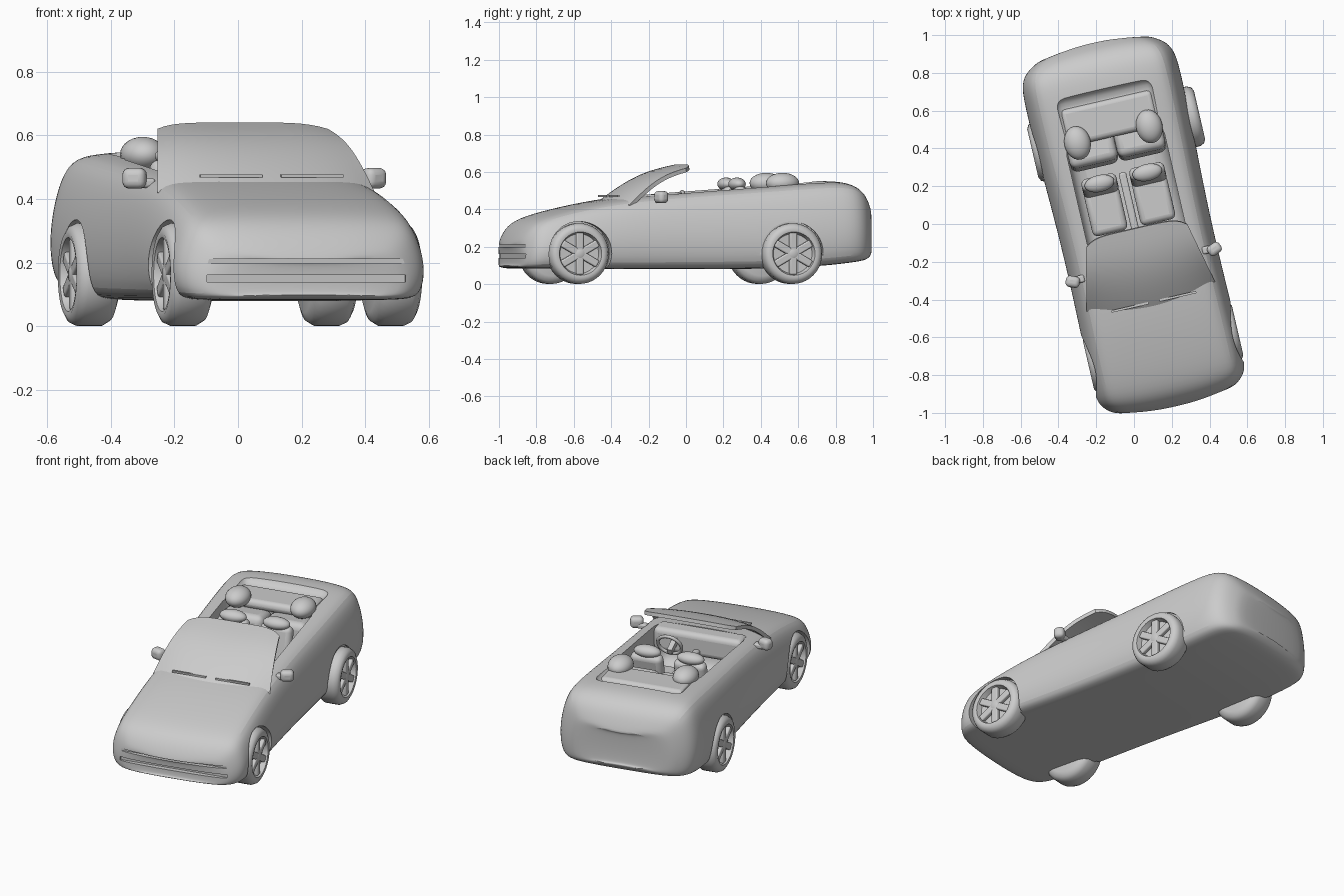
import bpy, bmesh, math
from mathutils import Matrix, Vector

if "Cube" in bpy.data.objects:
    bpy.data.objects.remove(bpy.data.objects["Cube"])

HEADING = math.radians(13)


def make(name, bm, angle=40):
    bmesh.ops.recalc_face_normals(bm, faces=bm.faces[:])
    me = bpy.data.meshes.new(name)
    bm.to_mesh(me)
    bm.free()
    ob = bpy.data.objects.new(name, me)
    bpy.context.collection.objects.link(ob)
    activate(ob)
    bpy.ops.object.shade_smooth_by_angle(angle=math.radians(angle))
    return ob


def activate(ob):
    bpy.ops.object.select_all(action='DESELECT')
    ob.select_set(True)
    bpy.context.view_layer.objects.active = ob


def modify(ob, kind, **props):
    m = ob.modifiers.new(kind.lower(), kind)
    for k, v in props.items():
        setattr(m, k, v)
    activate(ob)
    bpy.ops.object.modifier_apply(modifier=m.name)


def box(name, loc, size, tilt=0, round_to=0.0, yaw=0):
    bm = bmesh.new()
    bmesh.ops.create_cube(bm, size=1)
    bmesh.ops.transform(bm, verts=bm.verts, matrix=Matrix.Translation(loc) @ Matrix.Rotation(yaw, 4, 'Z')
                        @ Matrix.Rotation(tilt, 4, 'X') @ Matrix.Diagonal((*size, 1)))
    ob = make(name, bm)
    if round_to:
        modify(ob, 'BEVEL', width=round_to, segments=4)
        bpy.ops.object.shade_smooth_by_angle(angle=math.radians(50))
    return ob


def blob(name, loc, size):
    bm = bmesh.new()
    bmesh.ops.create_uvsphere(bm, u_segments=24, v_segments=14, radius=1)
    bmesh.ops.transform(bm, verts=bm.verts, matrix=Matrix.Translation(loc) @ Matrix.Diagonal((*size, 1)))
    return make(name, bm)


def lathe_x(name, profile, loc, side=1, steps=40):
    bm = bmesh.new()
    vs = [bm.verts.new((x * side, 0, r)) for x, r in profile]
    es = [bm.edges.new(p) for p in zip(vs, vs[1:])]
    bmesh.ops.spin(bm, geom=vs + es, cent=(0, 0, 0), axis=(1, 0, 0), angle=math.tau, steps=steps)
    bmesh.ops.remove_doubles(bm, verts=bm.verts, dist=1e-4)
    bmesh.ops.translate(bm, verts=bm.verts, vec=loc)
    return make(name, bm)


def cut(ob, cutter):
    cutter.hide_render = True
    modify(ob, 'BOOLEAN', operation='DIFFERENCE', object=cutter, solver='EXACT')
    bpy.data.objects.remove(cutter)


# body shell: lofted cross-sections (y, half width, bottom, top), ends bowed in plan
STATIONS = [(-.998, .27, .10, .20), (-.98, .335, .088, .25), (-.935, .385, .083, .315),
            (-.85, .402, .083, .36), (-.65, .402, .083, .41), (-.42, .398, .08, .455),
            (-.1, .395, .08, .487), (.2, .402, .08, .507), (.5, .413, .085, .53),
            (.72, .415, .10, .545), (.85, .412, .115, .54), (.93, .38, .125, .495),
            (.967, .32, .14, .43), (.99, .25, .18, .37)]
SECTION = [(.5, 0), (.88, 0), (.98, .07), (1.02, .28), (1.01, .52), (.95, .78), (.86, .96), (.68, 1.0), (.35, 1.02)]
bm = bmesh.new()
rings = []
for y, w, zb, zt in STATIONS:
    bow = -math.copysign(.05, y) * max(0, abs(y) - .8) / .2
    half = [(w * a, y + bow * (w * a / .4) ** 2, zb + (zt - zb) * b) for a, b in SECTION]
    rings.append([bm.verts.new(p) for p in half + [(-x, yy, z) for x, yy, z in reversed(half)]])
for a, b in zip(rings, rings[1:]):
    for i in range(len(a)):
        j = (i + 1) % len(a)
        bm.faces.new((a[i], a[j], b[j], b[i]))
n = len(SECTION)
for r in (rings[0], rings[-1]):
    for i in range(n - 1):
        bm.faces.new((r[i], r[i + 1], r[2 * n - 2 - i], r[2 * n - 1 - i]))
body = make("body", bm)
modify(body, 'SUBSURF', levels=2)

# cabin opening, folded-roof well, bumper slots
cut(body, box("cabin_cutter", (0, .12, .54), (.53, .78, .64), round_to=.08))
cut(body, box("roof_well_cutter", (0, .58, .615), (.54, .32, .20), round_to=.06))
cut(body, box("intake_cutter", (0, -.99, .15), (.64, .09, .022)))
cut(body, box("bumper_groove_cutter", (0, -.99, .205), (.72, .08, .014)))

# wheels, set into shallow arches, with recessed rims and spokes
TYRE = [(-.08, 0), (-.08, .12), (-.07, .147), (-.045, .162), (.03, .162), (.052, .152),
        (.063, .132), (.06, .116), (.03, .106), (.025, 0)]
WELL = [(0, 0), (0, .172), (.3, .172), (.3, 0)]
WHEELS = [("front_right", .345, -.672, 1), ("front_left", -.34, -.672, -1),
          ("rear_right", .405, .485, 1), ("rear_left", -.375, .485, -1)]
for label, x, y, side in WHEELS:
    loc = Vector((x, y, .163))
    cut(body, lathe_x("wheel_well_cutter", WELL, loc, side))
    lathe_x(label + "_wheel", TYRE, loc, side)
    lathe_x(label + "_hub", [(.0, .03), (.05, .03), (.056, .02), (.056, 0)], loc, side, 20)
    for k in range(6):
        a = k * math.tau / 6
        off = Vector((side * .04, -math.sin(a) * .062, math.cos(a) * .062))
        box(label + "_spoke", loc + off, (.028, .04, .10), tilt=a, round_to=.008)
activate(body)
bpy.ops.object.shade_smooth_by_angle(angle=math.radians(40))

# windscreen: curved sheet with thickness
bm = bmesh.new()
NU, NV = 20, 12
grid = []
for i in range(NU + 1):
    u = -1 + 2 * i / NU
    row = []
    for j in range(NV + 1):
        v = j / NV
        x = u * (.35 + (.275 - .35) * v)
        y = (-.465 + .07 * u * u) * (1 - v) + (-.025 - .04 * u ** 6) * v
        z = .44 + .2 * v + .035 * math.sin(math.pi * v) - .02 * abs(u) ** 5
        row.append(bm.verts.new((x, y, z)))
    grid.append(row)
for i in range(NU):
    for j in range(NV):
        bm.faces.new((grid[i][j], grid[i + 1][j], grid[i + 1][j + 1], grid[i][j + 1]))
screen = make("windscreen", bm)
modify(screen, 'SOLIDIFY', thickness=.022, offset=-1)
bpy.ops.object.shade_smooth_by_angle(angle=math.radians(40))

# wipers at the base of the windscreen
for x in (-.12, .14):
    box("wiper", (x, -.425, .472), (.2, .012, .01))

# door mirrors, front seats, rear headrests
for side, x in ((-1, -.385), (1, .385)):
    box("door_mirror", (x, -.225, .465), (.075, .06, .065), round_to=.022, yaw=side * .4)
    box("mirror_arm", (side * .35, -.22, .45), (.06, .04, .03), round_to=.01)
    box("seat_base", (side * .13, .10, .28), (.19, .24, .12), round_to=.03)
    box("seat_back", (side * .13, .235, .39), (.19, .07, .27), tilt=-.2, round_to=.03)
    blob("headrest", (side * .13, .25, .535), (.08, .045, .035))
    blob("rear_headrest", (side * .195, .485, .54), (.07, .09, .055))
    box("rear_seat", (side * .13, .43, .36), (.26, .17, .26), tilt=-.1, round_to=.04)

# folded soft top lying in its well
box("folded_roof", (0, .575, .505), (.50, .20, .06), round_to=.028)

# centre console, dashboard, steering wheel
box("centre_console", (0, .05, .31), (.04, .46, .16), round_to=.012)
box("dashboard", (0, -.22, .41), (.53, .12, .14), round_to=.03)
bpy.ops.mesh.primitive_torus_add(location=(.13, -.08, .43), rotation=(math.radians(65), 0, 0),
                                 major_radius=.07, minor_radius=.01, major_segments=28, minor_segments=8)
bpy.context.object.name = "steering_wheel"
bpy.ops.object.shade_smooth_by_angle(angle=math.radians(60))
box("steering_column", (.13, -.13, .41), (.03, .11, .03), tilt=-.4)

# turn the whole car to its heading
bpy.context.view_layer.update()
turn = Matrix.Rotation(HEADING, 4, 'Z')
for ob in bpy.context.scene.objects:
    ob.matrix_world = turn @ ob.matrix_world
